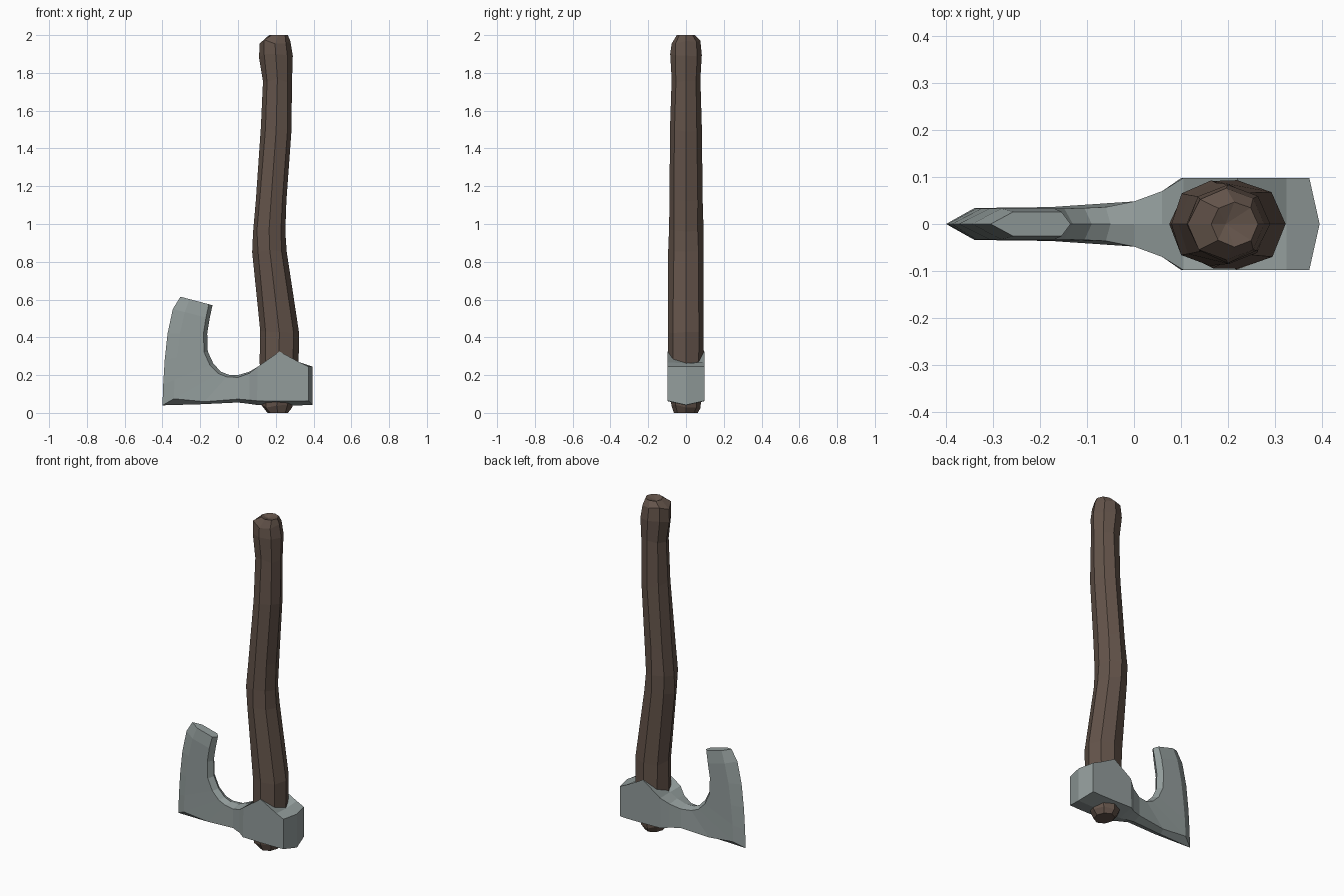
import bpy, bmesh, math, random
random.seed(4)


def material(name, rgb):
    m = bpy.data.materials.new(name)
    m.diffuse_color = (*rgb, 1)
    return m


def finish(bm, name, mat):
    bmesh.ops.recalc_face_normals(bm, faces=bm.faces)
    me = bpy.data.meshes.new(name)
    bm.to_mesh(me)
    bm.free()
    me.materials.append(mat)
    ob = bpy.data.objects.new(name, me)
    bpy.context.collection.objects.link(ob)
    return ob


def skin(bm, loops):
    for a, b in zip(loops, loops[1:]):
        n = len(a)
        for i in range(n):
            j = (i + 1) % n
            bm.faces.new((a[i], a[j], b[j], b[i]))


# Handle: carved eight-sided rings (z, left x, right x, half depth)
rings = [
    (0.00, 0.155, 0.265, 0.062), (0.035, 0.125, 0.285, 0.078),
    (0.27, 0.118, 0.318, 0.094), (0.43, 0.115, 0.322, 0.095),
    (0.86, 0.078, 0.258, 0.092), (0.96, 0.077, 0.252, 0.090),
    (1.13, 0.092, 0.257, 0.088), (1.50, 0.120, 0.284, 0.083),
    (1.76, 0.130, 0.287, 0.077), (1.89, 0.112, 0.287, 0.081),
    (1.965, 0.117, 0.275, 0.075), (2.00, 0.165, 0.262, 0.048)]
SIDES = 8
bm = bmesh.new()
loops = []
for k, (z, xl, xr, hy) in enumerate(rings):
    cx, hx = (xl + xr) / 2, (xr - xl) / 2
    inner = 0 < k < len(rings) - 1
    loop = []
    for i in range(SIDES):
        a = 2 * math.pi * i / SIDES
        r = 1 + random.uniform(-0.03, 0.04)
        dz = random.uniform(-0.012, 0.012) if inner else 0
        loop.append(bm.verts.new((cx + hx * r * math.cos(a),
                                  hy * r * math.sin(a), z + dz)))
    loops.append(loop)
skin(bm, loops)
bm.faces.new(loops[0])
# worn, slightly dished top end
tip = bm.verts.new((0.195, 0, 1.985))
for i in range(SIDES):
    bm.faces.new((loops[-1][i], loops[-1][(i + 1) % SIDES], tip))
finish(bm, "handle", material("wood", (0.125, 0.087, 0.068)))

# Axe head: six-point sections swept from blade tip down to the poll
# (outer x, z, inner x, z, half thickness, outer bevel, inner bevel)
stations = [
    (-0.305, 0.615, -0.135, 0.570, 0.026, 0.05, 0.020),
    (-0.345, 0.550, -0.150, 0.500, 0.033, 0.065, 0.020),
    (-0.373, 0.420, -0.163, 0.420, 0.033, 0.065, 0.020),
    (-0.388, 0.280, -0.160, 0.325, 0.033, 0.065, 0.020),
    (-0.396, 0.150, -0.130, 0.260, 0.033, 0.065, 0.020),
    (-0.400, 0.040, -0.090, 0.218, 0.034, 0.070, 0.018),
    (-0.190, 0.046, -0.050, 0.202, 0.036, 0.018, 0.015),
    (0.000, 0.055, 0.000, 0.200, 0.048, 0.018, 0.012),
    (0.060, 0.048, 0.060, 0.218, 0.070, 0.020, 0.008),
    (0.100, 0.042, 0.105, 0.245, 0.098, 0.022, 0.000),
    (0.220, 0.040, 0.220, 0.270, 0.098, 0.022, -0.055),
    (0.325, 0.040, 0.325, 0.262, 0.098, 0.022, -0.006),
    (0.373, 0.042, 0.373, 0.245, 0.098, 0.022, 0.000)]
bm = bmesh.new()
loops = []
for ox, oz, ix, iz, t, bo, bi in stations:
    d = math.hypot(ix - ox, iz - oz)
    ux, uz = (ix - ox) / d, (iz - oz) / d
    sx, sz, tx, tz = ox + ux * bo, oz + uz * bo, ix - ux * bi, iz - uz * bi
    pts = [(ox, 0, oz), (sx, -t, sz), (tx, -t, tz),
           (ix, 0, iz), (tx, t, tz), (sx, t, sz)]
    loops.append([bm.verts.new(p) for p in pts])
skin(bm, loops)
# ends: two quads each, poll ridged along its centre line
loops[-1][0].co.x = loops[-1][3].co.x = 0.395
for e in (loops[0], loops[-1]):
    bm.faces.new((e[0], e[1], e[2], e[3]))
    bm.faces.new((e[0], e[3], e[4], e[5]))
finish(bm, "axe_head", material("steel", (0.29, 0.335, 0.33)))
